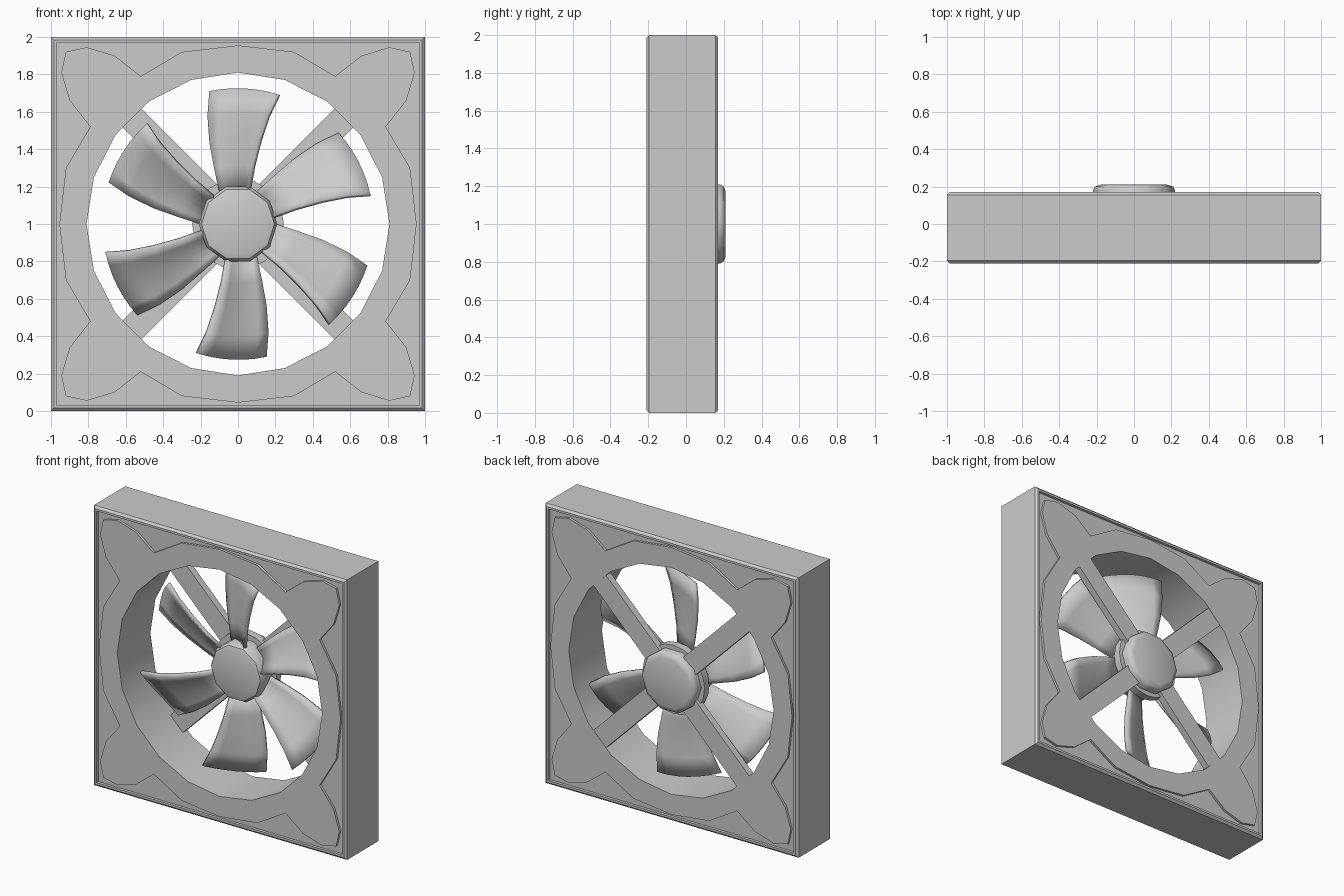
import bpy, bmesh
from math import sin, cos, pi, sqrt, radians
from mathutils import Matrix, Vector

if "Cube" in bpy.data.objects:
    bpy.data.objects.remove(bpy.data.objects["Cube"])

CZ = 1.0  # fan axis height


def finish(bm, name, angle=35):
    bmesh.ops.recalc_face_normals(bm, faces=bm.faces)
    me = bpy.data.meshes.new(name)
    bm.to_mesh(me)
    bm.free()
    ob = bpy.data.objects.new(name, me)
    bpy.context.collection.objects.link(ob)
    ob.location.z = CZ
    bpy.ops.object.select_all(action='DESELECT')
    ob.select_set(True)
    bpy.context.view_layer.objects.active = ob
    bpy.ops.object.shade_smooth_by_angle(angle=radians(angle))
    return ob


def ring(bm, pts, y):
    return [bm.verts.new((x, y, z)) for x, z in pts]


def bridge(bm, a, b):
    n = len(a)
    for i in range(n):
        j = (i + 1) % n
        bm.faces.new((a[i], a[j], b[j], b[i]))


def fill_between(bm, a, b):
    edges = []
    for loop in (a, b):
        for i, v in enumerate(loop):
            w = loop[(i + 1) % len(loop)]
            edges.append(bm.edges.get((v, w)) or bm.edges.new((v, w)))
    bmesh.ops.triangle_fill(bm, use_beauty=True, edges=edges, normal=(0, 1, 0))


def polygon(r, n):
    return [(r * cos(2 * pi * i / n), r * sin(2 * pi * i / n)) for i in range(n)]


def square(s):
    return [(s, -s), (s, s), (-s, s), (-s, -s)]


def lathe(name, profile, n):
    bm = bmesh.new()
    loops = [ring(bm, polygon(r, n), y) for r, y in profile]
    for a, b in zip(loops, loops[1:]):
        bridge(bm, a, b)
    bm.faces.new(loops[0])
    bm.faces.new(loops[-1])
    return finish(bm, name, 40)


# Frame: bevelled square shell, recessed panel, raised lobed plate, round bore
quarter = [(.955, 0), (.92, .30), (.79, .52), (.90, .66), (.945, .81),
           (.92, .92), (.81, .945), (.66, .90), (.52, .79), (.30, .92)]
lobes, q = [], quarter
for k in range(4):
    lobes += q
    q = [(-z, x) for x, z in q]

bm = bmesh.new()
ends = []
for y, d in ((-.21, 1), (.17, -1)):
    outer = ring(bm, square(1), y + .015 * d)
    rim = ring(bm, square(.985), y)
    lip = ring(bm, square(.97), y)
    panel = ring(bm, square(.97), y + .02 * d)
    plate_low = ring(bm, lobes, y + .02 * d)
    plate_top = ring(bm, lobes, y + .003 * d)
    bore = ring(bm, polygon(.81, 20), y + .003 * d)
    for a, b in ((outer, rim), (rim, lip), (lip, panel), (plate_low, plate_top)):
        bridge(bm, a, b)
    fill_between(bm, panel, plate_low)
    fill_between(bm, plate_top, bore)
    ends.append((outer, bore))
bridge(bm, ends[0][0], ends[1][0])
bridge(bm, ends[0][1], ends[1][1])
finish(bm, "frame", 25)

# Rotor hub, motor housing and its base flange
lathe("rotor_hub", [(.165, -.035), (.195, -.025), (.21, 0), (.21, .085)], 10)
lathe("motor_housing", [(.22, .11), (.22, .18), (.208, .20), (.18, .21)], 10)
lathe("motor_flange", [(.245, .085), (.245, .14)], 20)

# Four diagonal struts at the back
bm = bmesh.new()
for k in range(4):
    m = (Matrix.Rotation(radians(45 + 90 * k), 4, 'Y')
         @ Matrix.Translation((.5, .14, 0))
         @ Matrix.Diagonal((.61, .05, .14, 1)))
    bmesh.ops.create_cube(bm, size=1, matrix=m)
finish(bm, "struts")

# Six pitched, cambered blades: (radius, left x, left y, right x, right y)
stations = [(.18, -.095, .075, .06, -.005), (.32, -.125, .085, .085, -.03),
            (.46, -.15, .095, .12, -.05), (.60, -.16, .10, .165, -.07),
            (.725, -.15, .105, .22, -.085)]
N = 6
bm = bmesh.new()
for k in range(6):
    rot = Matrix.Rotation(k * pi / 3, 4, 'Y')
    rows = []
    for r, xl, yl, xr, yr in stations:
        row = []
        for i in range(N + 1):
            t = i / N
            x = xl + (xr - xl) * t
            y = yl + (yr - yl) * t + .08 * t * (1 - t)
            row.append(bm.verts.new(rot @ Vector((x, y, sqrt(r * r - x * x)))))
        rows.append(row)
    for a, b in zip(rows, rows[1:]):
        for i in range(N):
            bm.faces.new((a[i], a[i + 1], b[i + 1], b[i]))
blades = finish(bm, "blades")
sol = blades.modifiers.new("thickness", 'SOLIDIFY')
sol.thickness = .022
sol.offset = 0
